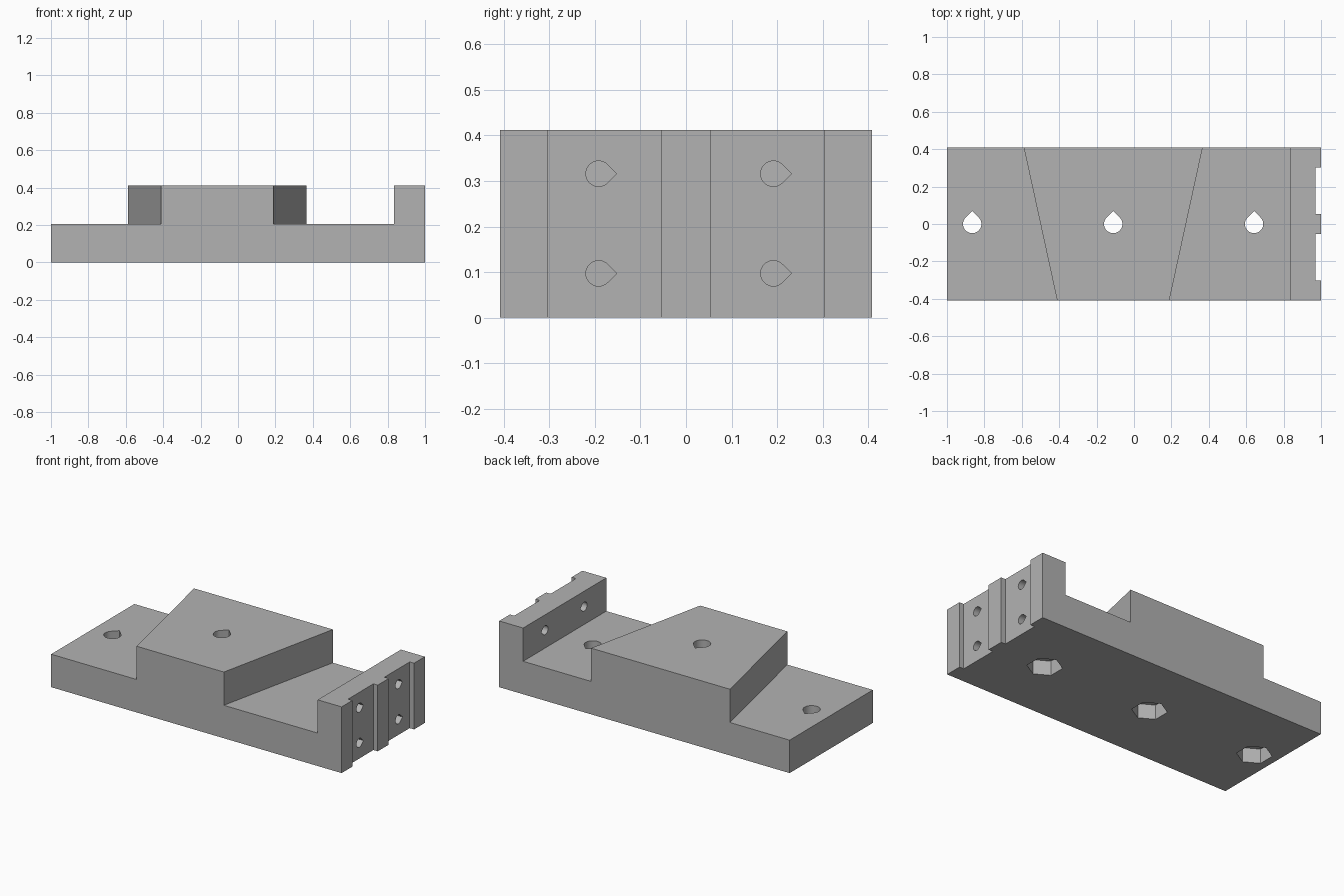
import bpy, bmesh
from math import pi, cos, sin, sqrt

if "Cube" in bpy.data.objects:
    bpy.data.objects.remove(bpy.data.objects["Cube"], do_unlink=True)

GREY = (0.448, 0.448, 0.448, 1)
grey = bpy.data.materials.new("plain grey")
grey.use_nodes = True
grey.diffuse_color = GREY
grey.node_tree.nodes["Principled BSDF"].inputs["Base Color"].default_value = GREY


def prism(name, outline, lo, hi, axis="z"):
    """Extrude a counter-clockwise outline: (x, y) along z, or (y, z) along x."""
    place = (lambda a, b, h: (a, b, h)) if axis == "z" else (lambda a, b, h: (h, a, b))
    bm = bmesh.new()
    face = bm.faces.new([bm.verts.new(place(a, b, lo)) for a, b in outline])
    top = bmesh.ops.extrude_face_region(bm, geom=[face])["geom"]
    shift = place(0, 0, hi - lo)
    bmesh.ops.translate(bm, vec=shift, verts=[v for v in top if isinstance(v, bmesh.types.BMVert)])
    bmesh.ops.recalc_face_normals(bm, faces=bm.faces)
    mesh = bpy.data.meshes.new(name)
    bm.to_mesh(mesh)
    bm.free()
    mesh.materials.append(grey)
    obj = bpy.data.objects.new(name, mesh)
    bpy.context.collection.objects.link(obj)
    return obj


def rect(a0, a1, b0, b1):
    return [(a0, b0), (a1, b0), (a1, b1), (a0, b1)]


def teardrop(ca, cb, r, tip):
    """Round hole with a right-angled point in the tip direction."""
    n = 24
    pts = [(ca + r * sqrt(2) * cos(tip), cb + r * sqrt(2) * sin(tip))]
    for i in range(n + 1):
        t = tip + pi / 4 + 1.5 * pi * i / n
        pts.append((ca + r * cos(t), cb + r * sin(t)))
    return pts


def hexagon(cx, cy, r):
    return [(cx + r * cos(pi / 2 + k * pi / 3), cy + r * sin(pi / 2 + k * pi / 3)) for k in range(6)]


HALF_Y, HEIGHT, STEP, WALL_X = 0.409, 0.412, 0.205, 0.835
MID, HALF_MID, SLOPE = -0.111, 0.389, 0.218


def wedge_x(side, y):
    return MID + side * (HALF_MID + SLOPE * y)


body = prism("bracket_body", rect(-1, 1, -HALF_Y, HALF_Y), 0, HEIGHT)
cutters = []

# Lowered steps either side of the tapered raised block
far = 0.6
cutters.append(prism("left_step_cutter", [(-1.2, -far), (wedge_x(-1, -far), -far),
                     (wedge_x(-1, far), far), (-1.2, far)], STEP, 0.6))
cutters.append(prism("right_step_cutter", [(wedge_x(1, -far), -far), (WALL_X, -far),
                     (WALL_X, far), (wedge_x(1, far), far)], STEP, 0.6))

# Vertical grooves in the end wall, with two bolt holes in each
for s in (-1, 1):
    y0, y1 = sorted((s * 0.054, s * 0.303))
    cutters.append(prism("groove_cutter", rect(0.97, 1.2, y0, y1), -0.2, 0.6))
    cutters.append(prism("lower_hole_cutter", teardrop(s * 0.192, 0.097, 0.028, 0), 0.82, 1.2, "x"))
    cutters.append(prism("upper_hole_cutter", teardrop(s * 0.192, 0.316, 0.028, 0), 0.75, 1.2, "x"))

# Vertical bolt holes with hexagonal nut pockets underneath
for x in (-0.865, -0.111, 0.642):
    cutters.append(prism("bolt_hole_cutter", teardrop(x, 0, 0.049, pi / 2), -0.2, 0.6))
    cutters.append(prism("nut_pocket_cutter", hexagon(x, 0, 0.1), -0.2, 0.09))

bpy.ops.object.select_all(action="DESELECT")
bpy.context.view_layer.objects.active = body
body.select_set(True)
for cutter in cutters:
    cutter.hide_render = True
    mod = body.modifiers.new("cut", "BOOLEAN")
    mod.operation = "DIFFERENCE"
    mod.solver = "EXACT"
    mod.object = cutter
    bpy.ops.object.modifier_apply(modifier=mod.name)
    bpy.data.objects.remove(cutter, do_unlink=True)

bpy.ops.object.shade_smooth_by_angle(angle=pi / 6)
